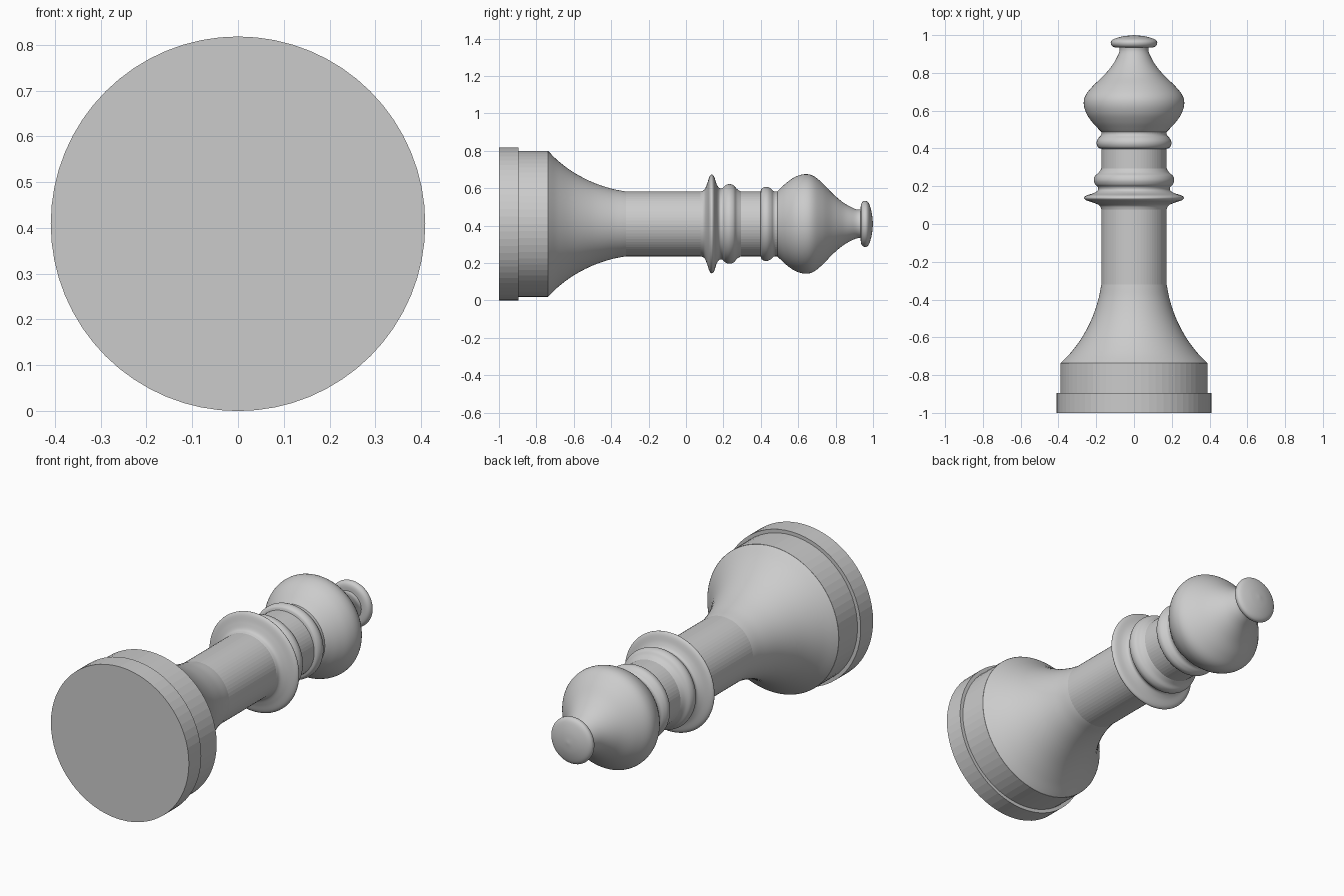
import bpy, bmesh, math
from mathutils import Vector

if "Cube" in bpy.data.objects:
    bpy.data.objects.remove(bpy.data.objects["Cube"])

SIDES = 64
AXIS_Z = 0.409   # height of the lying piece's axis

grey = bpy.data.materials.new("grey")
grey.diffuse_color = (0.6, 0.6, 0.6, 1)
grey.use_nodes = True
grey.node_tree.nodes["Principled BSDF"].inputs["Base Color"].default_value = grey.diffuse_color


def spline(points, steps=6):
    """Smooth curve through (y, radius) points."""
    p = [Vector(q) for q in points]
    p = [2 * p[0] - p[1]] + p + [2 * p[-1] - p[-2]]
    out = []
    for a, b, c, d in zip(p, p[1:], p[2:], p[3:]):
        for i in range(steps):
            t = i / steps
            out.append(0.5 * (2 * b + (c - a) * t + (2 * a - 5 * b + 4 * c - d) * t ** 2
                              + (3 * b - a - 3 * c + d) * t ** 3))
    return out + [p[-2]]


def lathe(name, profile, smooth):
    """Turn a (y, radius) profile around the lying axis and cap open ends."""
    bm = bmesh.new()
    rings = []
    for y, r in profile:
        if r < 1e-4:
            rings.append([bm.verts.new((0, y, AXIS_Z))] * SIDES)
        else:
            angles = [2 * math.pi * i / SIDES for i in range(SIDES)]
            rings.append([bm.verts.new((r * math.sin(a), y, AXIS_Z + r * math.cos(a)))
                          for a in angles])
    for lo, hi in zip(rings, rings[1:]):
        for i in range(SIDES):
            j = (i + 1) % SIDES
            bm.faces.new(list(dict.fromkeys((lo[i], lo[j], hi[j], hi[i]))))
    for ring in (rings[0], rings[-1]):
        if ring[0] != ring[1]:
            bm.faces.new(ring)
    bmesh.ops.recalc_face_normals(bm, faces=bm.faces)
    mesh = bpy.data.meshes.new(name)
    bm.to_mesh(mesh)
    bm.free()
    mesh.materials.append(grey)
    obj = bpy.data.objects.new(name, mesh)
    bpy.context.collection.objects.link(obj)
    if smooth:
        bpy.context.view_layer.objects.active = obj
        obj.select_set(True)
        bpy.ops.object.shade_smooth_by_angle(angle=math.radians(40))
        obj.select_set(False)


# Stepped foot
lathe("foot_disc", [(-1, 0.409), (-0.895, 0.409)], False)
lathe("foot_drum", [(-0.895, 0.39), (-0.737, 0.39)], False)

# Concave flare from the foot up to the shaft
lathe("flare", spline([(-0.737, 0.389), (-0.68, 0.334), (-0.6, 0.275), (-0.5, 0.223),
                       (-0.4, 0.189), (-0.32, 0.173)]), True)

# Straight shaft
lathe("shaft", [(-0.32, 0.173), (0.5, 0.173)], False)

# Turned collars
lathe("wide_collar", spline([(0.075, 0.172), (0.098, 0.183), (0.113, 0.215), (0.125, 0.252),
                             (0.138, 0.264), (0.151, 0.252), (0.163, 0.215),
                             (0.178, 0.192), (0.195, 0.192), (0.21, 0.206), (0.232, 0.213),
                             (0.255, 0.206), (0.272, 0.187), (0.295, 0.172)]), True)
lathe("upper_collar", spline([(0.398, 0.172), (0.404, 0.188), (0.42, 0.197), (0.438, 0.197),
                              (0.455, 0.188), (0.468, 0.176), (0.482, 0.172), (0.49, 0.172)]), True)

# Bulbous head
lathe("head", spline([(0.487, 0.172), (0.505, 0.19), (0.54, 0.222), (0.585, 0.252),
                      (0.635, 0.266), (0.68, 0.257), (0.73, 0.218), (0.785, 0.161),
                      (0.84, 0.115), (0.885, 0.089), (0.915, 0.077), (0.94, 0.077)]), True)

# Button finial
lathe("finial", spline([(0.934, 0.07), (0.935, 0.1), (0.942, 0.116), (0.956, 0.123),
                        (0.97, 0.119), (0.982, 0.1), (0.994, 0.055), (1.0, 0.0)]), True)
